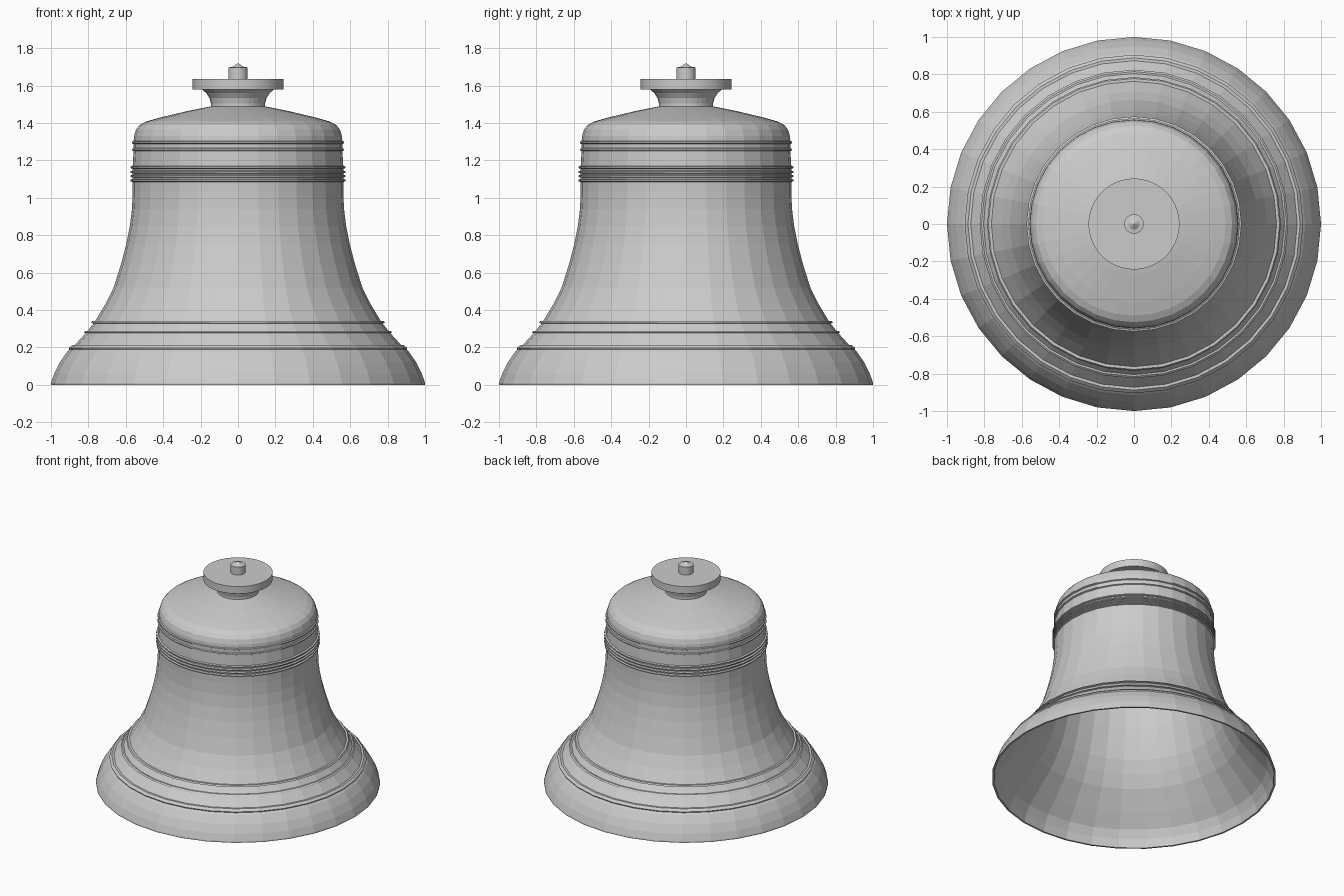
import bpy, bmesh, math


def lathe(name, profile, sides=32):
    """Spin an (r, z) profile around z; points on the axis become poles."""
    bm = bmesh.new()
    rings = []
    for r, z in profile:
        if r == 0:
            rings.append([bm.verts.new((0, 0, z))] * sides)
        else:
            rings.append([bm.verts.new((r * math.cos(math.tau * i / sides),
                                        r * math.sin(math.tau * i / sides), z))
                          for i in range(sides)])
    for a, b in zip(rings, rings[1:]):
        for i in range(sides):
            j = (i + 1) % sides
            corners = list(dict.fromkeys((a[i], a[j], b[j], b[i])))
            if len(corners) > 2:
                bm.faces.new(corners)
    bmesh.ops.recalc_face_normals(bm, faces=bm.faces)
    mesh = bpy.data.meshes.new(name)
    bm.to_mesh(mesh)
    bm.free()
    obj = bpy.data.objects.new(name, mesh)
    bpy.context.collection.objects.link(obj)
    return obj


def bead(r, z, out=0.012, h=0.016):
    """Small raised ring on a near-vertical wall, from z upwards."""
    return [(r, z), (r + out, z + h * 0.25), (r + out, z + h * 0.75), (r, z + h)]


# Outer wall: flared lip with stepped bands
outer = [(1.0, 0.0), (1.0, 0.01), (0.983, 0.06), (0.953, 0.12), (0.915, 0.175),
         (0.902, 0.188), (0.905, 0.196), (0.888, 0.212), (0.873, 0.212),
         (0.815, 0.276), (0.825, 0.280), (0.815, 0.288), (0.805, 0.288),
         (0.773, 0.328), (0.785, 0.332), (0.778, 0.342), (0.763, 0.342),
         (0.71, 0.43), (0.665, 0.52), (0.627, 0.64), (0.598, 0.75),
         (0.578, 0.85), (0.567, 0.94), (0.563, 1.03)]
# Waist beads and upper bands
for z in (1.085, 1.108, 1.13, 1.155):
    outer += bead(0.563, z)
for z in (1.25, 1.288):
    outer += bead(0.558, z, 0.008)
# Rounded shoulder and crown
outer += [(0.556, 1.33), (0.545, 1.365), (0.525, 1.39), (0.49, 1.408),
          (0.42, 1.428), (0.27, 1.464), (0.14, 1.49), (0, 1.49)]

# Inner wall, a thin offset without the bands
inner = [(0, 1.475), (0.14, 1.475), (0.415, 1.413), (0.485, 1.393),
         (0.53, 1.355), (0.544, 1.30), (0.55, 1.03), (0.554, 0.94),
         (0.565, 0.85), (0.585, 0.75), (0.614, 0.64), (0.652, 0.52),
         (0.697, 0.43), (0.75, 0.342), (0.86, 0.21), (0.94, 0.12),
         (0.97, 0.06), (0.987, 0.0), (1.0, 0.0)]
lathe("bell_body", outer + inner)

# Flaring neck
lathe("neck", [(0, 1.475), (0.145, 1.475), (0.145, 1.505), (0.153, 1.535),
               (0.17, 1.56), (0.192, 1.58), (0, 1.58)])
# Mounting disc
lathe("top_disc", [(0, 1.58), (0.243, 1.58), (0.243, 1.636), (0, 1.636)], 64)
# Bolt with pointed tip
lathe("top_bolt", [(0, 1.63), (0.052, 1.63), (0.052, 1.697), (0.03, 1.70),
                   (0, 1.72)])
